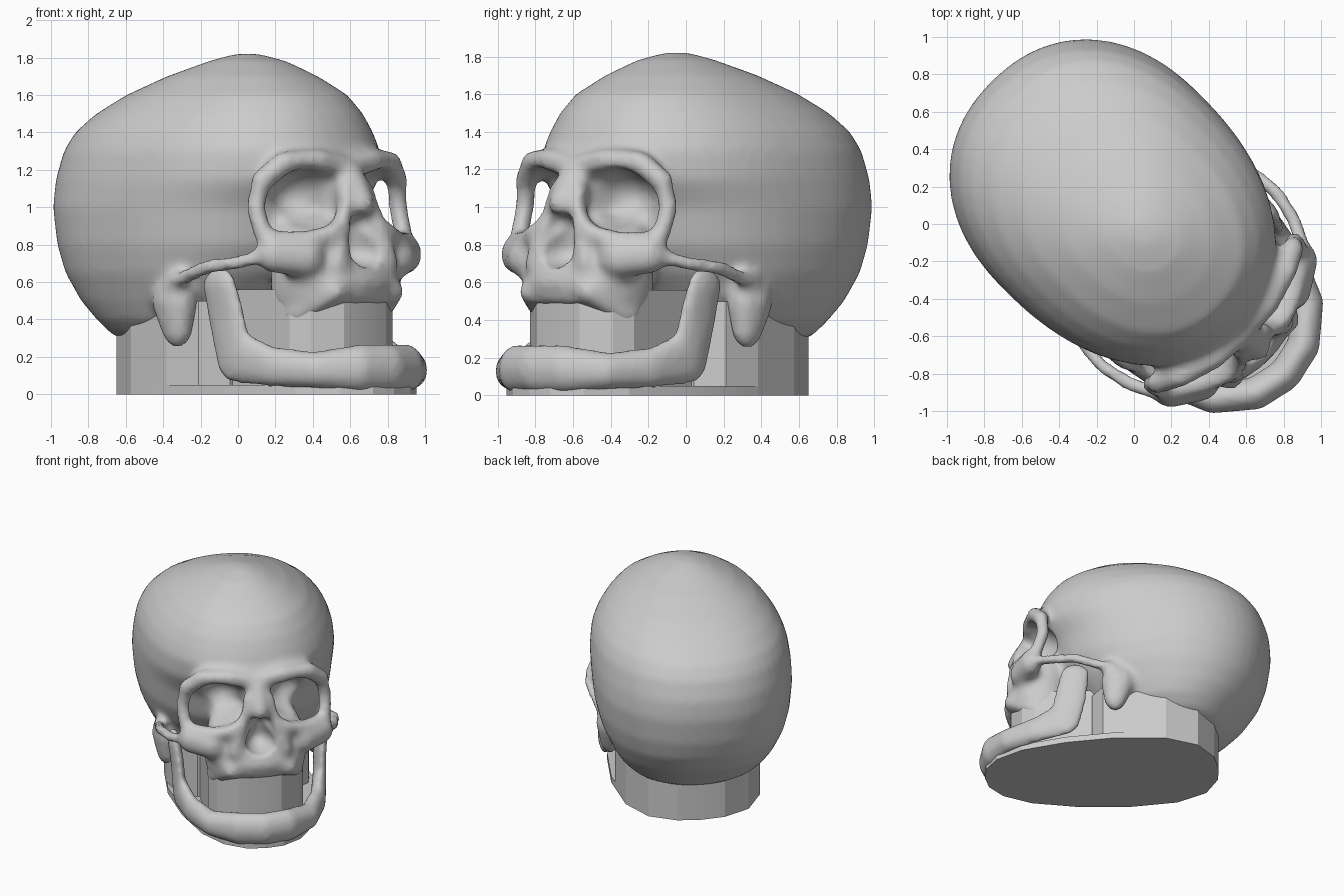
import bpy, bmesh, math
from mathutils import Matrix, Vector

cube = bpy.data.objects.get("Cube")
if cube:
    bpy.data.objects.remove(cube, do_unlink=True)

# Everything is modelled facing local +x, then turned to its final heading
HEADING = Matrix.Rotation(-math.pi / 4, 4, 'Z')
VOXEL = 0.02

bone = bpy.data.materials.new("bone_grey")
bone.use_nodes = True
bone.diffuse_color = (0.6, 0.6, 0.6, 1)
bone.node_tree.nodes["Principled BSDF"].inputs["Base Color"].default_value = bone.diffuse_color


def make_object(name, bm):
    bmesh.ops.recalc_face_normals(bm, faces=bm.faces[:])
    mesh = bpy.data.meshes.new(name)
    bm.to_mesh(mesh)
    bm.free()
    obj = bpy.data.objects.new(name, mesh)
    bpy.context.collection.objects.link(obj)
    return obj


def chain(bm, points, sides=(1, -1), spacing=0.02):
    """Run an ellipsoid along a path of (x, y, z, rx, ry, rz)."""
    for side in sides:
        for a, b in zip(points, points[1:]):
            a, b = list(a), list(b)
            steps = max(1, int(math.dist(a[:3], b[:3]) / spacing))
            for i in range(steps + 1):
                x, y, z, rx, ry, rz = [p + (q - p) * i / steps for p, q in zip(a, b)]
                place = Matrix.Translation((x, side * y, z)) @ Matrix.Diagonal((rx, ry, rz, 1))
                bmesh.ops.create_icosphere(bm, subdivisions=2, radius=1, matrix=place)


def tube(bm, points, r, sides=(1, -1)):
    chain(bm, [(*p, r, r, r) for p in points], sides)


def loft(bm, levels, waist, power=2.2, count=48):
    """Stack egg-shaped sections given as (z, back, front, half width)."""
    rings = []
    for z, back, front, width in levels:
        mid = back + waist * (front - back)
        ring = []
        for i in range(count):
            c, s = math.cos(math.tau * i / count), math.sin(math.tau * i / count)
            reach = front - mid if c > 0 else mid - back
            x = mid + math.copysign(abs(c) ** (2 / power), c) * reach
            y = math.copysign(abs(s) ** (2 / power), s) * width
            ring.append(bm.verts.new((x, y, z)))
        rings.append(ring)
    for low, high in zip(rings, rings[1:]):
        for i in range(count):
            j = (i + 1) % count
            bm.faces.new((low[i], low[j], high[j], high[i]))
    bm.faces.new(rings[0][::-1])
    bm.faces.new(rings[-1])


def slab(name, half, bottom, top):
    """Extrude a mirrored outline."""
    bm = bmesh.new()
    outline = half + [(x, -y) for x, y in reversed(half) if y > 0]
    face = bm.faces.new([bm.verts.new((x, y, bottom)) for x, y in outline])
    grown = bmesh.ops.extrude_face_region(bm, geom=[face])
    verts = [v for v in grown["geom"] if isinstance(v, bmesh.types.BMVert)]
    bmesh.ops.translate(bm, verts=verts, vec=Vector((0, 0, top - bottom)))
    return make_object(name, bm)


def fuse(obj, cutter=None, smoothing=5):
    """Blend overlapping pieces into one skin, cutting hollows if asked."""
    def remesh():
        mod = obj.modifiers.new("Fuse", 'REMESH')
        mod.mode = 'VOXEL'
        mod.voxel_size = VOXEL
    remesh()
    if cutter:
        cut = obj.modifiers.new("Hollows", 'BOOLEAN')
        cut.operation = 'DIFFERENCE'
        cut.solver = 'EXACT'
        cut.object = cutter
        remesh()
    smooth = obj.modifiers.new("Soften", 'SMOOTH')
    smooth.factor = 0.5
    smooth.iterations = smoothing
    bpy.context.view_layer.update()
    graph = bpy.context.evaluated_depsgraph_get()
    mesh = bpy.data.meshes.new_from_object(obj.evaluated_get(graph))
    obj.modifiers.clear()
    obj.data = mesh


def finish(obj, angle):
    obj.data.transform(HEADING)
    obj.data.materials.clear()
    obj.data.materials.append(bone)
    obj.data.shade_smooth()
    obj.data.set_sharp_from_angle(angle=math.radians(angle))


# Braincase
bm = bmesh.new()
loft(bm, [
    (.26, -.62, 0, .3), (.32, -.72, .1, .46), (.4, -.8, .25, .55), (.5, -.9, .35, .61),
    (.65, -1, .5, .68), (.8, -1.05, .6, .72), (1, -1.08, .66, .74), (1.15, -1.07, .78, .74),
    (1.3, -1.02, .8, .72), (1.4, -.95, .76, .68), (1.5, -.82, .71, .61), (1.6, -.63, .63, .51),
    (1.7, -.38, .46, .36), (1.78, -.14, .29, .19), (1.82, 0, .14, .06)], .47)
# Upper jaw block and its tooth ridge
loft(bm, [
    (.42, .5, .85, .3), (.5, .45, 1, .37), (.6, .45, 1.03, .38),
    (.72, .45, .98, .36), (.85, .45, .9, .34), (.95, .45, .8, .26)], .5)
chain(bm, [(.74, .31, .44, .09, .06, .08), (.93, .21, .55, .09, .08, .07)])
# Brow, outer socket rim and lower socket rim
tube(bm, [(.69, .51, 1.14), (.75, .4, 1.24), (.81, .2, 1.25), (.82, 0, 1.21)], .065)
tube(bm, [(.69, .51, 1.14), (.67, .54, 1), (.72, .53, .85)], .055)
tube(bm, [(.77, .48, .82), (.87, .33, .82), (.92, .2, .87)], .06)
# Nose bridge, nose walls and wall between the sockets
tube(bm, [(.85, 0, 1.17), (.94, 0, 1.02)], .07, (1,))
tube(bm, [(.88, .07, 1.1), (.92, .14, .9), (.95, .19, .7)], .055)
chain(bm, [(.72, 0, .9, .16, .1, .15), (.72, 0, 1.1, .16, .1, .15)], (1,))
# Cheekbones, cheek arches and the bony lumps behind the ears
chain(bm, [(.77, .5, .75, .09, .09, .11), (.86, .34, .73, .1, .1, .11)])
tube(bm, [(.12, .62, .6), (.25, .64, .63), (.42, .66, .68), (.59, .62, .7), (.75, .54, .74)], .045)
chain(bm, [(.08, .56, .5, .14, .11, .14), (.1, .56, .38, .1, .08, .14)])
skull = make_object("skull", bm)

# Hollows for the eyes and nose
bm = bmesh.new()
for side in (1, -1):
    place = (Matrix.Translation((.83, side * .295, 1.045))
             @ Matrix.Rotation(side * .25, 4, 'Z') @ Matrix.Diagonal((.27, .185, .165, 1)))
    bmesh.ops.create_icosphere(bm, subdivisions=4, radius=1, matrix=place)
eye_cutter = make_object("eye_cutter", bm)
bm = bmesh.new()
chain(bm, [(1, 0, .77, .2, .12, .1), (1, 0, .89, .18, .06, .08)], (1,), spacing=.01)
nose_cutter = make_object("nose_cutter", bm)
fuse(nose_cutter, smoothing=1)
fuse(skull, eye_cutter)
fuse(skull, nose_cutter, smoothing=2)
for cutter in (eye_cutter, nose_cutter):
    bpy.data.objects.remove(cutter, do_unlink=True)
finish(skull, 45)

# Lower jaw with upright branches
bm = bmesh.new()
chain(bm, [
    (1.14, 0, .14, .09, .1, .13), (1.1, .18, .14, .09, .09, .13),
    (.95, .37, .13, .09, .075, .1), (.72, .48, .15, .09, .06, .11),
    (.5, .53, .21, .13, .05, .15), (.45, .54, .42, .13, .045, .15),
    (.42, .56, .58, .12, .045, .1)])
jaw = make_object("lower_jaw", bm)
fuse(jaw)
finish(jaw, 60)

# Neck stump, mouth plug and flat base
neck = slab("neck", [(-.67, 0), (-.65, .18), (-.54, .38), (-.3, .51), (0, .54), (.2, .5),
                     (.3, .36), (.3, 0)], 0, .5)
plug = slab("mouth_plug", [(.25, 0), (.25, .34), (.75, .36), (.86, .31), (.96, .16), (.98, 0)], 0, .56)
base = slab("base", [(-.67, 0), (-.65, .18), (-.54, .38), (-.3, .51), (.1, .55), (.5, .51),
                     (.85, .42), (1.06, .29), (1.16, .14), (1.18, 0)], 0, .05)
for part in (neck, plug, base):
    finish(part, 15)
